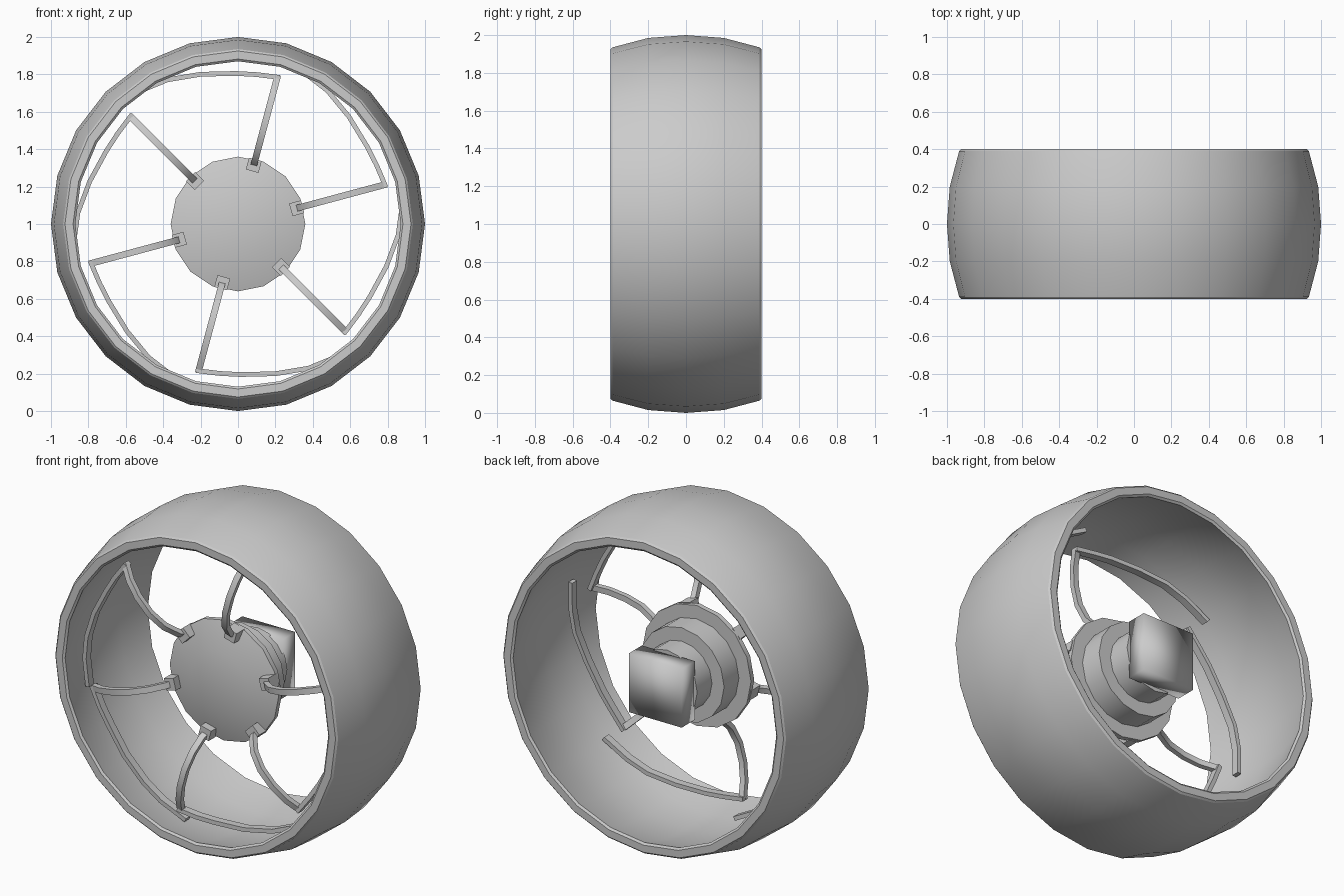
import bpy, bmesh, math
from mathutils import Vector, Matrix

old = bpy.data.objects.get("Cube")
if old:
    bpy.data.objects.remove(old, do_unlink=True)

grey = bpy.data.materials.new("plain_grey")
grey.use_nodes = True
grey.diffuse_color = (0.6, 0.6, 0.6, 1)
grey.node_tree.nodes["Principled BSDF"].inputs["Base Color"].default_value = (0.6, 0.6, 0.6, 1)

AXLE = Vector((0, 0, 1))


def finish(name, bm, smooth_angle=30):
    """Turn a bmesh into a shaded object centred on the axle."""
    bmesh.ops.remove_doubles(bm, verts=bm.verts, dist=0.0005)
    bmesh.ops.recalc_face_normals(bm, faces=bm.faces)
    bmesh.ops.translate(bm, verts=bm.verts, vec=AXLE)
    mesh = bpy.data.meshes.new(name)
    bm.to_mesh(mesh)
    bm.free()
    mesh.materials.append(grey)
    obj = bpy.data.objects.new(name, mesh)
    bpy.context.collection.objects.link(obj)
    bpy.ops.object.select_all(action='DESELECT')
    obj.select_set(True)
    bpy.context.view_layer.objects.active = obj
    bpy.ops.object.shade_smooth_by_angle(angle=math.radians(smooth_angle))
    return obj


def lathe(name, profile, sides, closed=False):
    """Spin a (radius, y) profile around the wheel axis."""
    bm = bmesh.new()
    verts = [bm.verts.new((r, y, 0)) for r, y in profile]
    edges = [bm.edges.new(pair) for pair in zip(verts, verts[1:])]
    if closed:
        edges.append(bm.edges.new((verts[-1], verts[0])))
    bmesh.ops.spin(bm, geom=verts + edges, cent=(0, 0, 0), axis=(0, 1, 0),
                   angle=math.tau, steps=sides, use_merge=False)
    return finish(name, bm)


def bar(name, path, side, width, depth, angle):
    """Sweep a flat rectangular section along a path, then turn it about the axle."""
    bm = bmesh.new()
    rings = []
    for i, p in enumerate(path):
        tangent = path[min(i + 1, len(path) - 1)] - path[max(i - 1, 0)]
        normal = tangent.cross(side).normalized()
        rings.append([bm.verts.new(p + side * width * a / 2 + normal * depth * b / 2)
                      for a, b in ((-1, -1), (1, -1), (1, 1), (-1, 1))])
    for lower, upper in zip(rings, rings[1:]):
        for k in range(4):
            n = (k + 1) % 4
            bm.faces.new((lower[k], lower[n], upper[n], upper[k]))
    bm.faces.new(rings[0])
    bm.faces.new(rings[-1])
    turn(bm, angle)
    return finish(name, bm)


def turn(bm, angle):
    bmesh.ops.rotate(bm, verts=bm.verts, matrix=Matrix.Rotation(-angle, 3, 'Y'))


def block(name, centre, size, angle=0, smooth_angle=30):
    bm = bmesh.new()
    bmesh.ops.create_cube(bm, size=1)
    bmesh.ops.scale(bm, verts=bm.verts, vec=size)
    bmesh.ops.translate(bm, verts=bm.verts, vec=centre)
    turn(bm, angle)
    return finish(name, bm, smooth_angle)


# Barrel-shaped tyre shell with chamfered lips
half = [(1.0, 0), (0.985, 0.2), (0.935, 0.39), (0.925, 0.4),
        (0.882, 0.4), (0.87, 0.39), (0.925, 0.2), (0.94, 0)]
lathe("tyre_shell", half + [(r, -y) for r, y in reversed(half[1:-1])], 24, closed=True)

# Dished hub plate with its stepped rear drum
lathe("hub", [(0, -0.18), (0.19, -0.18), (0.36, -0.13), (0.36, -0.1), (0.28, -0.1),
              (0.28, 0.04), (0.2, 0.04), (0.2, 0.18), (0, 0.18)], 16)

# Softly shaded motor block behind the hub
block("motor_block", (0, 0.228, 0), (0.35, 0.125, 0.35), smooth_angle=180)

# Bowed spokes, each running into a curved spring strip along the shell
spoke_path = [Vector((r, y, 0)) for r, y in
              ((0.32, -0.15), (0.35, -0.21), (0.42, -0.27), (0.52, -0.305),
               (0.63, -0.305), (0.73, -0.28), (0.815, -0.235))]
strip_path = []
for degrees, r, y in ((-1, 0.815, -0.235), (8, 0.805, -0.23), (16, 0.805, -0.22),
                      (29, 0.825, -0.21), (41, 0.858, -0.19), (50, 0.878, -0.18),
                      (61, 0.9, -0.165)):
    a = math.radians(degrees)
    strip_path.append(Vector((r * math.cos(a), y, r * math.sin(a))))

for i in range(6):
    angle = math.radians(15 + 60 * i)
    block(f"spoke_clamp_{i + 1}", (0.325, -0.155, 0), (0.065, 0.08, 0.07), angle)
    bar(f"spoke_{i + 1}", spoke_path, Vector((0, 0, 1)), 0.035, 0.03, angle)
    bar(f"spring_strip_{i + 1}", strip_path, Vector((0, 1, 0)), 0.045, 0.025, angle)
